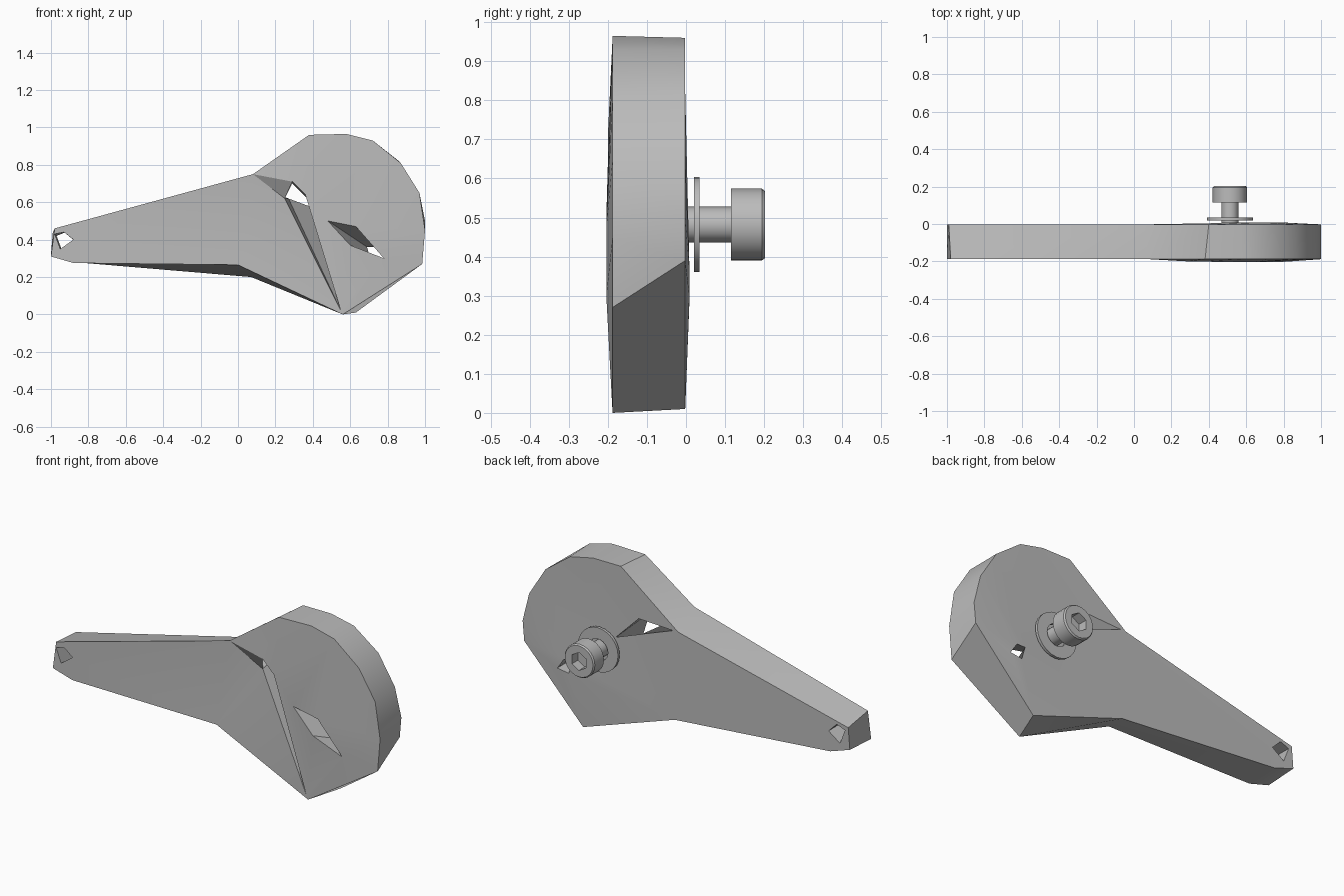
import bpy, bmesh, math
from mathutils import Matrix

old = bpy.data.objects.get("Cube")
if old:
    bpy.data.objects.remove(old, do_unlink=True)

grey = bpy.data.materials.new("plain_grey")
grey.use_nodes = True
tone = (0.5, 0.5, 0.5, 1)
grey.diffuse_color = tone
grey.node_tree.nodes["Principled BSDF"].inputs["Base Color"].default_value = tone


def finish(bm, name, angle):
    bmesh.ops.recalc_face_normals(bm, faces=bm.faces[:])
    mesh = bpy.data.meshes.new(name)
    bm.to_mesh(mesh)
    bm.free()
    mesh.materials.append(grey)
    obj = bpy.data.objects.new(name, mesh)
    bpy.context.collection.objects.link(obj)
    bpy.ops.object.select_all(action='DESELECT')
    obj.select_set(True)
    bpy.context.view_layer.objects.active = obj
    bpy.ops.object.shade_smooth_by_angle(angle=math.radians(angle))
    return obj


def bridge(bm, one, two):
    n = len(one)
    for i in range(n):
        j = (i + 1) % n
        bm.faces.new((one[i], one[j], two[j], two[i]))


# Lever plate: front and back outlines as (x, z), starting at the thin end
front_outline = [(-1, .31), (-.98, .46), (.08, .75), (.38, .96), (.58, .965),
                 (.72, .93), (.87, .81), (.97, .65), (1, .45), (.985, .27),
                 (.56, 0), (0, .265), (-.88, .275)]
back_outline = [(-1, .32), (-.99, .44), (.05, .69), (.4, .96), (.57, .96),
                (.71, .93), (.86, .82), (.96, .66), (1, .5), (.99, .39),
                (.63, .01), (.07, .2), (-.88, .28)]

# Openings through the plate: matching front and back loops
end_hole = ([(-.98, .43), (-.93, .44), (-.88, .4), (-.95, .35)],
            [(-.97, .42), (-.92, .44), (-.87, .39), (-.94, .34)])
pivot_gap = ([(.29, .71), (.36, .64), (.55, .02), (.25, .62)],
             [(.29, .7), (.43, .56), (.27, .62), (.08, .69)])
slit = ([(.48, .5), (.63, .47), (.78, .3), (.6, .37)],
        [(.69, .36), (.74, .36), (.78, .3), (.71, .29)])
holes = [end_hole, pivot_gap, slit]


def cap(bm, loops):
    """Flat face with holes; returns the vertices of each loop."""
    rings, edges = [], []
    for loop in loops:
        ring = [bm.verts.new((x, 0, z)) for x, z in loop]
        edges += [bm.edges.new((ring[i - 1], ring[i])) for i in range(len(ring))]
        rings.append(ring)
    bmesh.ops.triangle_fill(bm, edges=edges, use_beauty=True, normal=(0, 1, 0))
    return rings


bm = bmesh.new()
front = cap(bm, [front_outline] + [h[0] for h in holes])
back = cap(bm, [back_outline] + [h[1] for h in holes])
for rings, rim, crown in ((front, -.188, -.204), (back, -.002, .009)):
    for ring, depth in zip(rings, (rim, rim, rim, crown)):
        for v in ring:
            v.co.y = depth
# Head side of the gap stands proud, arm side dips inward
front[2][0].co.y = front[2][1].co.y = -.2
front[2][3].co.y = -.14
for one, two in zip(front, back):
    bridge(bm, one, two)
finish(bm, "lever_plate", 25)


# Turned parts: closed or open radius/depth profiles swept about the pivot axis
def turned(name, profile, sides, closed=False):
    bm = bmesh.new()
    rings = [[bm.verts.new((.513 + r * math.cos(2 * math.pi * k / sides), y,
                            .482 + r * math.sin(2 * math.pi * k / sides)))
              for k in range(sides)] for r, y in profile]
    for a, b in zip(rings, rings[1:]):
        bridge(bm, a, b)
    if closed:
        bridge(bm, rings[-1], rings[0])
    else:
        bm.faces.new(rings[0])
        bm.faces.new(rings[-1])
    return finish(bm, name, 35)


turned("washer", [(.06, .02), (.122, .02), (.122, .035), (.06, .035)], 24, True)
turned("bolt_shaft", [(.046, .005), (.046, .12)], 12)

# Socket head: round outside with a six-sided recess
bm = bmesh.new()


def circle(radius, y, sides):
    turn = Matrix.Translation((.513, y, .482)) @ Matrix.Rotation(math.pi / 2, 4, 'X')
    ring = bmesh.ops.create_circle(bm, segments=sides, radius=radius, matrix=turn)
    return ring["verts"]


base, shoulder, lip = circle(.092, .115, 24), circle(.092, .194, 24), circle(.086, .202, 24)
mouth, floor = circle(.05, .202, 6), circle(.05, .15, 6)
bridge(bm, base, shoulder)
bridge(bm, shoulder, lip)
bridge(bm, mouth, floor)
bm.faces.new(base)
bm.faces.new(floor)
rim_edges = [e for e in bm.edges if all(v in lip for v in e.verts)
             or all(v in mouth for v in e.verts)]
bmesh.ops.triangle_fill(bm, edges=rim_edges, use_beauty=True, normal=(0, 1, 0))
finish(bm, "bolt_head", 35)
